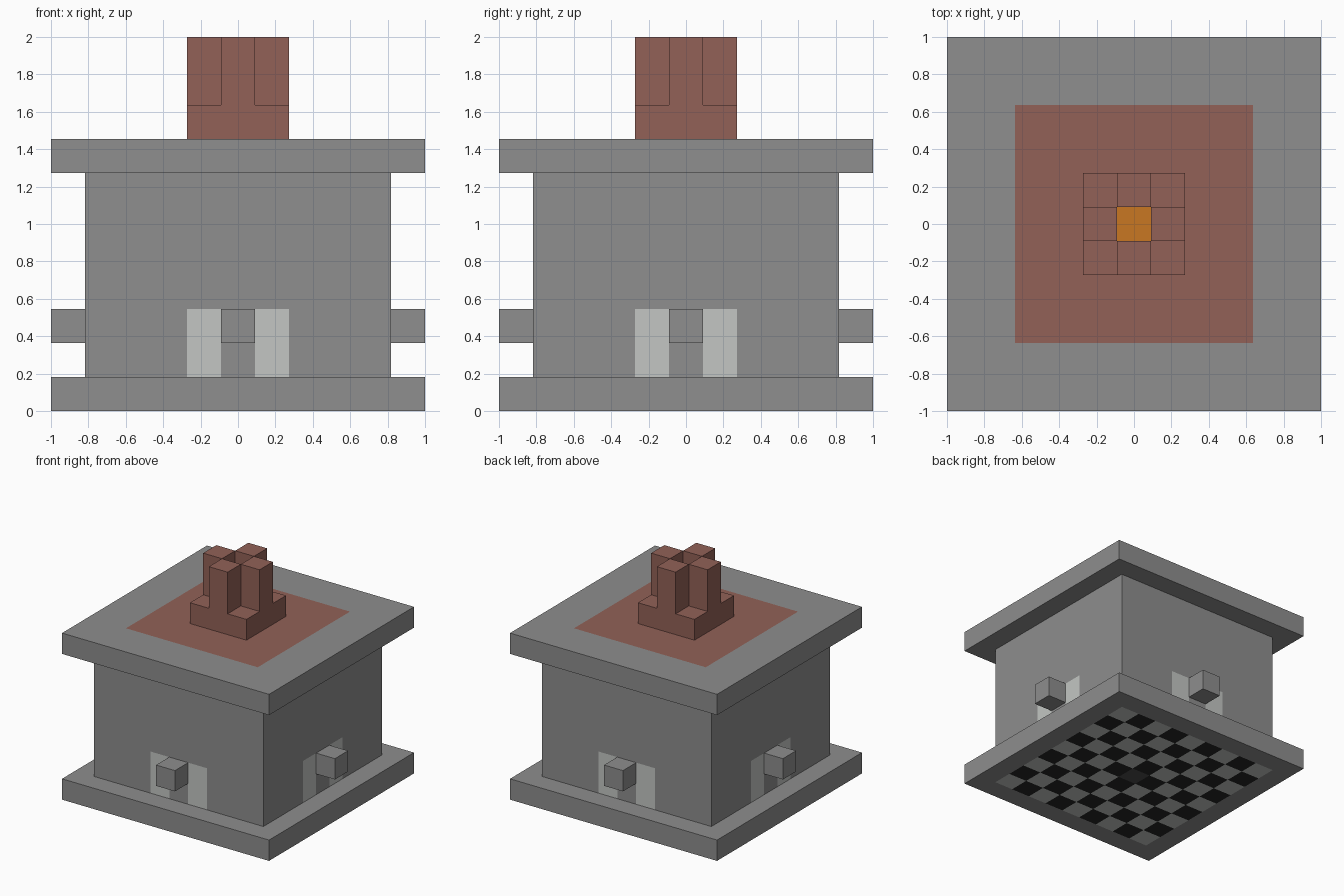
import bpy
import bmesh
from mathutils import Vector

cube = bpy.data.objects.get("Cube")
if cube:
    bpy.data.objects.remove(cube, do_unlink=True)

U = 2 / 11  # one block


def material(name, *srgb):
    col = [((c / 255 + 0.055) / 1.055) ** 2.4 for c in srgb] + [1]
    m = bpy.data.materials.new(name)
    m.use_nodes = True
    m.diffuse_color = col
    bsdf = next(n for n in m.node_tree.nodes if n.type == "BSDF_PRINCIPLED")
    bsdf.inputs["Base Color"].default_value = col
    return m


stone = material("stone grey", 142, 142, 142)
pale = material("pale grey", 195, 198, 195)
brick = material("brick red", 146, 97, 87)
fire = material("fire orange", 201, 119, 34)
black = material("black", 36, 36, 36)
charcoal = material("charcoal", 75, 75, 75)


def block(name, lo, hi, mats, cuts=((), (), ()), rule=None):
    """Box between two corners in block units, cut along each axis and painted by a rule."""
    lo, hi = Vector(lo), Vector(hi)
    bm = bmesh.new()
    bmesh.ops.create_cube(bm, size=1)
    for v in bm.verts:
        v.co = (lo + hi) / 2 + v.co * (hi - lo)
    for axis, values in enumerate(cuts):
        normal = Vector([float(i == axis) for i in range(3)])
        for value in values:
            bmesh.ops.bisect_plane(bm, geom=bm.verts[:] + bm.edges[:] + bm.faces[:],
                                   plane_co=normal * value, plane_no=normal)
    bm.normal_update()
    if rule:
        for f in bm.faces:
            f.material_index = rule(f.calc_center_median(), f.normal)
    bmesh.ops.scale(bm, vec=(U, U, U), verts=bm.verts)
    mesh = bpy.data.meshes.new(name)
    bm.to_mesh(mesh)
    bm.free()
    for m in mats:
        mesh.materials.append(m)
    ob = bpy.data.objects.new(name, mesh)
    bpy.context.collection.objects.link(ob)
    return ob


# Base slab with a checkered underside
def checker(c, n):
    if n.z > -0.5 or max(abs(c.x), abs(c.y)) > 4.5:
        return 0
    i, j = round(c.x), round(c.y)
    if i == j == 0:
        return 3
    return 2 if (i + j) % 2 else 1


lines = [i - 4.5 for i in range(10)]
block("base_slab", (-5.5, -5.5, 0), (5.5, 5.5, 1), [stone, pale, black, charcoal],
      (lines, lines, ()), checker)


# Walls with a pale panel pair on each side
def panels(c, n):
    side = abs(c.x) if abs(n.y) > 0.5 else abs(c.y)
    return int(abs(n.z) < 0.5 and 0.5 < side < 1.5 and c.z < 3)


edges = (-1.5, -0.5, 0.5, 1.5)
block("walls", (-4.5, -4.5, 1), (4.5, 4.5, 7), [stone, pale], (edges, edges, (3,)), panels)

# Blocks projecting above each doorway
for name, x, y in (("front", 0, -5), ("back", 0, 5), ("left", 5, 0), ("right", -5, 0)):
    block(name + "_door_block", (x - 0.5, y - 0.5, 2), (x + 0.5, y + 0.5, 3), [stone])

# Roof slab with a brick square
block("roof_slab", (-5.5, -5.5, 7), (5.5, 5.5, 8), [stone, brick],
      ((-3.5, 3.5), (-3.5, 3.5), ()),
      lambda c, n: int(n.z > 0.5 and max(abs(c.x), abs(c.y)) < 3.5))

# Chimney base with fire in the middle
block("chimney_base", (-1.5, -1.5, 8), (1.5, 1.5, 9), [brick, fire],
      ((-0.5, 0.5), (-0.5, 0.5), ()),
      lambda c, n: int(n.z > 0.5 and max(abs(c.x), abs(c.y)) < 0.5))

# Four pillars around the fire
for name, x, y in (("front", 0, -1), ("back", 0, 1), ("left", 1, 0), ("right", -1, 0)):
    block(name + "_chimney_pillar", (x - 0.5, y - 0.5, 9), (x + 0.5, y + 0.5, 11), [brick])
